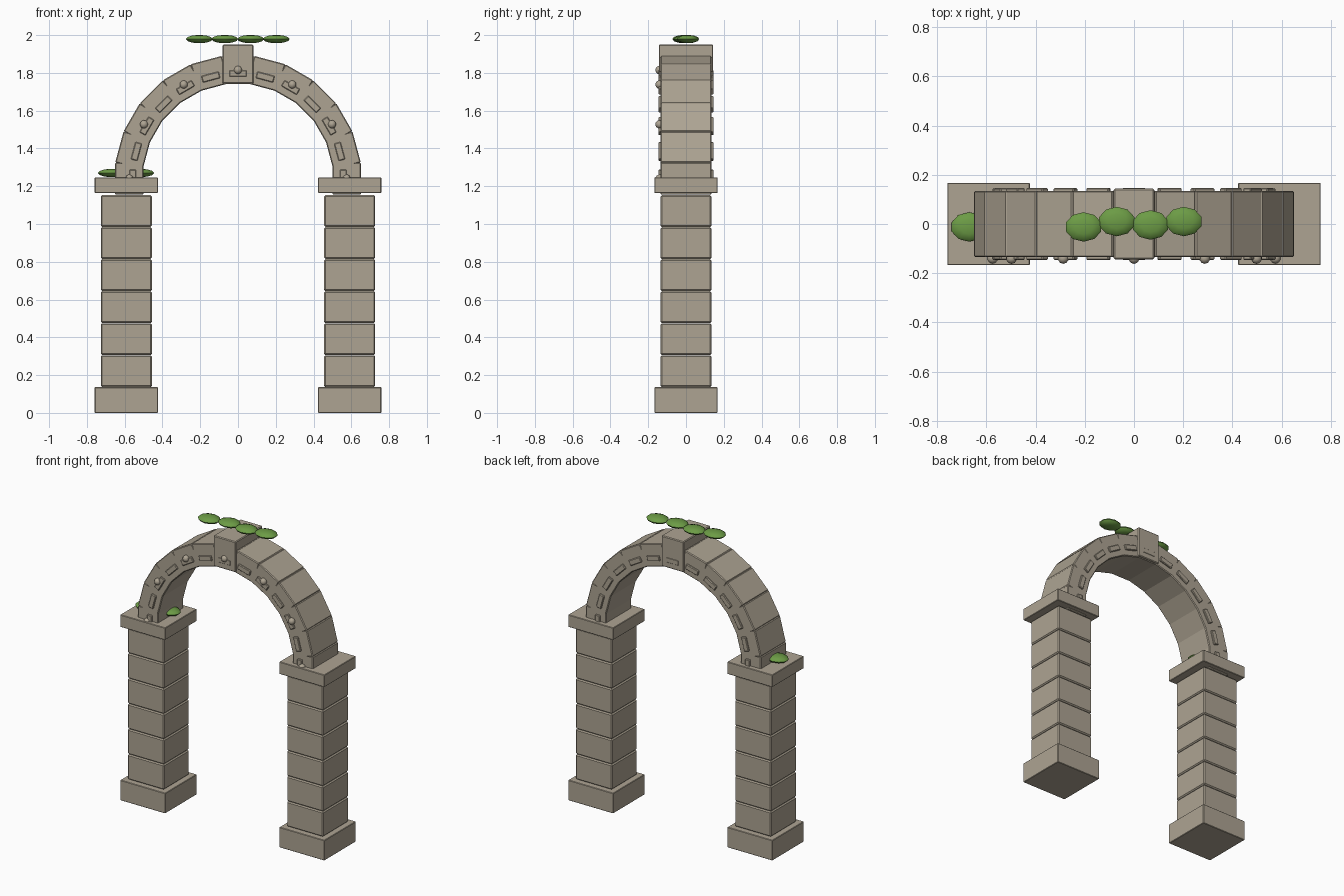
import bpy, math
from mathutils import Matrix, Vector

if "Cube" in bpy.data.objects:
    bpy.data.objects.remove(bpy.data.objects["Cube"])

def material(name, col):
    m = bpy.data.materials.new(name)
    m.diffuse_color = (*col, 1)
    m.use_nodes = True
    m.node_tree.nodes["Principled BSDF"].inputs["Base Color"].default_value = m.diffuse_color
    return m

STONE = material("stone", (0.42, 0.37, 0.29))
LEAF = material("leaf_green", (0.15, 0.33, 0.06))
ARCH_Z, ARCH_R = 1.24, 0.575

def box(name, loc, size, bevel=0.006, tilt=0.0):
    bpy.ops.mesh.primitive_cube_add(size=1)
    o = bpy.context.object
    o.name = name
    o.data.transform(Matrix.Diagonal((*size, 1)))
    o.location = loc
    o.rotation_euler = (0, tilt, 0)
    if bevel:
        b = o.modifiers.new("bevel", 'BEVEL')
        b.width, b.segments = bevel, 1
    o.data.materials.append(STONE)
    return o

def ball(name, loc, radii, seg, rings, mat):
    bpy.ops.mesh.primitive_uv_sphere_add(segments=seg, ring_count=rings, radius=1)
    o = bpy.context.object
    o.name = name
    o.data.transform(Matrix.Diagonal((*radii, 1)))
    o.location = loc
    o.data.materials.append(mat)
    bpy.ops.object.shade_smooth_by_angle(angle=math.radians(40))
    return o

def on_arch(r, a, y=0.0):
    return Vector((r * math.cos(a), y, ARCH_Z + r * math.sin(a)))

# Pillars: plinth, six stacked blocks, capital
for side, s in (("left", -1), ("right", 1)):
    x = s * 0.591
    box(f"{side}_plinth", (x, 0, 0.068), (0.335, 0.335, 0.136), 0.003)
    for i in range(6):
        box(f"{side}_pillar_block", (x, 0, 0.221 + i * 0.1695), (0.27, 0.27, 0.168), 0.007)
    box(f"{side}_capital", (x, 0, 1.205), (0.335, 0.335, 0.082), 0.003)

# Arch stones every 15 degrees, with raised bars on both faces and studs in front
for i in range(13):
    a = math.radians(15 * i)
    box("arch_stone", on_arch(ARCH_R, a), (0.15, 0.27, 0.17), 0.005, -a)
    for y in (-0.135, 0.135):
        box("raised_bar", on_arch(0.557, a, y), (0.036, 0.022, 0.095), 0.004, -a)
    if i % 2 == 0:
        ball("stud", on_arch(ARCH_R, a, -0.14), (0.022,) * 3, 10, 8, STONE)

# Keystone
box("keystone", (0, 0, 1.847), (0.165, 0.288, 0.205), 0.005)

# Foliage along the top and on the left capital
for x, y, z in ((-0.205, -0.012, 1.979), (-0.07, 0.01, 1.979), (0.067, -0.004, 1.979),
                (0.203, 0.01, 1.979), (-0.67, -0.012, 1.27), (-0.515, 0.01, 1.27)):
    ball("leaf_clump", (x, y, z), (0.075, 0.06, 0.022), 10, 6, LEAF)
